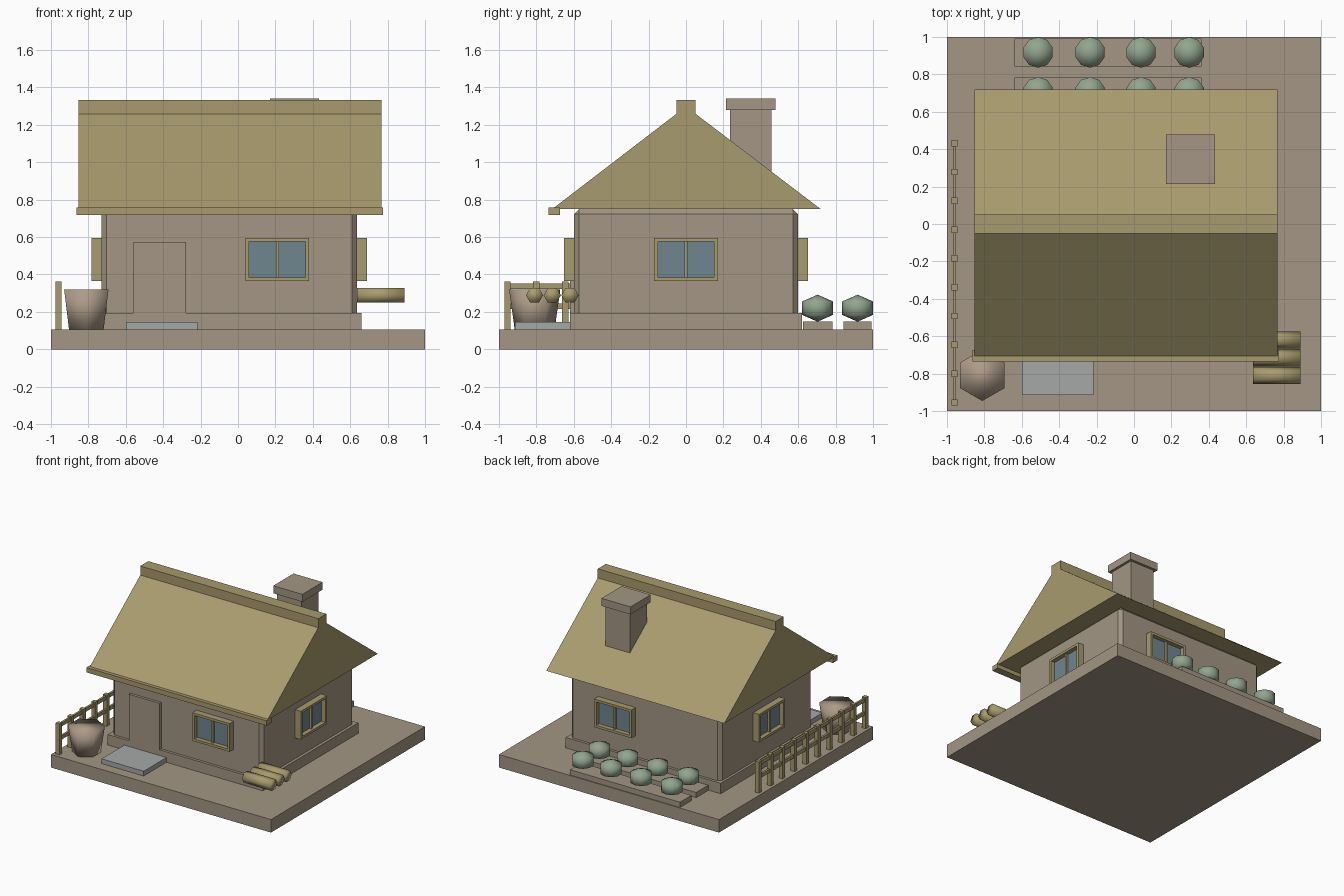
import bpy, bmesh
from math import radians
from mathutils import Matrix, Vector

cube = bpy.data.objects.get("Cube")
if cube:
    bpy.data.objects.remove(cube, do_unlink=True)


def material(name, rgb):
    m = bpy.data.materials.new(name)
    m.use_nodes = True
    m.diffuse_color = (*rgb, 1)
    bsdf = next(n for n in m.node_tree.nodes if n.type == "BSDF_PRINCIPLED")
    bsdf.inputs["Base Color"].default_value = (*rgb, 1)
    bsdf.inputs["Roughness"].default_value = 0.9
    return m


STONE = material("warm_stone", (0.366, 0.305, 0.227))
STRAW = material("straw_wood", (0.392, 0.328, 0.156))
GLASS = material("window_glass", (0.162, 0.238, 0.275))
SLATE = material("pale_slate", (0.38, 0.39, 0.39))
CLAY = material("clay", (0.413, 0.325, 0.245))
LEAF = material("leaf_green", (0.287, 0.376, 0.275))


def finish(name, bm, mat, smooth=False):
    bmesh.ops.recalc_face_normals(bm, faces=bm.faces[:])
    me = bpy.data.meshes.new(name)
    bm.to_mesh(me)
    bm.free()
    for p in me.polygons:
        p.use_smooth = smooth
    me.materials.append(mat)
    ob = bpy.data.objects.new(name, me)
    bpy.context.collection.objects.link(ob)
    return ob


def box(name, x, y, z, mat, place=Matrix(), bevel=0):
    """Box from (min, max) ranges along each axis."""
    bm = bmesh.new()
    size = [r[1] - r[0] for r in (x, y, z)]
    mid = Vector([(r[0] + r[1]) / 2 for r in (x, y, z)])
    bmesh.ops.create_cube(bm, size=1, matrix=Matrix.Translation(mid) @ Matrix.Diagonal((*size, 1)))
    if bevel:
        bmesh.ops.bevel(bm, geom=bm.edges[:], offset=bevel, segments=1, affect="EDGES")
    bm.transform(place)
    return finish(name, bm, mat)


def extrude_x(name, profile, x0, x1, mat):
    """Sweep a y-z profile along x."""
    bm = bmesh.new()
    face = bm.faces.new([bm.verts.new((x0, y, z)) for y, z in profile])
    out = bmesh.ops.extrude_face_region(bm, geom=[face])
    moved = [v for v in out["geom"] if isinstance(v, bmesh.types.BMVert)]
    bmesh.ops.translate(bm, verts=moved, vec=(x1 - x0, 0, 0))
    return finish(name, bm, mat)


def prism(name, sides, r1, r2, depth, mat, place):
    bm = bmesh.new()
    bmesh.ops.create_cone(bm, cap_ends=True, segments=sides, radius1=r1, radius2=r2,
                          depth=depth, matrix=place)
    return finish(name, bm, mat, smooth=True)


GROUND = 0.107

# Ground slab, plinth, walls and door
box("ground_slab", (-1, 1), (-1, 1), (0, GROUND), STONE)
box("plinth", (-0.75, 0.66), (-0.62, 0.62), (GROUND, 0.193), STONE)
box("walls", (-0.73, 0.637), (-0.598, 0.598), (0.15, 0.75), STONE, bevel=0.027)
box("door", (-0.558, -0.278), (-0.62, -0.58), (GROUND, 0.575), STONE)
box("doorstep", (-0.6, -0.217), (-0.915, -0.62), (GROUND, 0.146), SLATE)

# Roof, ridge cap and front eave board
extrude_x("roof", [(-0.715, 0.75), (0.72, 0.75), (0.05, 1.26), (-0.05, 1.26)], -0.852, 0.766, STRAW)
box("roof_ridge", (-0.852, 0.766), (-0.052, 0.052), (1.24, 1.333), STRAW)
box("front_eave_board", (-0.863, 0.775), (-0.735, -0.675), (0.717, 0.757), STRAW)

# Chimney
box("chimney_shaft", (0.19, 0.413), (0.235, 0.457), (0.85, 1.285), STONE)
box("chimney_cap", (0.17, 0.434), (0.215, 0.478), (1.28, 1.342), STONE)


# Windows, made facing -y and turned onto each wall
def window(side, x, y, turn):
    place = Matrix.Translation((x, y, 0.48)) @ Matrix.Rotation(radians(turn), 4, "Z")
    w, h, rim = 0.17, 0.116, 0.02
    depth = (-0.053, 0.01)
    for s, label in ((-1, "left"), (1, "right")):
        jamb = sorted((s * w, s * (w - rim)))
        box(f"{side}_window_{label}_jamb", jamb, depth, (-h, h), STRAW, place)
    for s, label in ((-1, "sill"), (1, "head")):
        rail = sorted((s * h, s * (h - rim)))
        box(f"{side}_window_{label}", (rim - w, w - rim), depth, rail, STRAW, place)
    box(f"{side}_window_glass", (rim - w, w - rim), (-0.017, 0), (rim - h, h - rim), GLASS, place)
    box(f"{side}_window_mullion", (-0.008, 0.008), (-0.035, 0), (rim - h, h - rim), STRAW, place)


window("front", 0.21, -0.598, 0)
window("left", 0.637, 0, 90)
window("back", 0.21, 0.598, 180)
window("right", -0.73, 0, -90)

# Fence
for i in range(10):
    y = 0.432 - i * 0.154
    box(f"fence_post_{i + 1}", (-0.977, -0.943), (y - 0.017, y + 0.017), (GROUND, 0.362), STRAW)
for label, z in (("lower", 0.23), ("upper", 0.338)):
    box(f"fence_{label}_rail", (-0.968, -0.952), (-0.954, 0.432), (z - 0.015, z + 0.015), STRAW)

# Six-sided pot
prism("pot", 6, 0.107, 0.137, 0.214, CLAY, Matrix.Translation((-0.811, -0.809, GROUND + 0.107)))

# Stacked logs along x
for i, y in enumerate((-0.81, -0.715, -0.62)):
    # points of each hexagon lie along y
    place = Matrix.Translation((0.763, y, 0.289)) @ Matrix.Rotation(radians(90), 4, "Y")
    prism(f"log_{i + 1}", 6, 0.046, 0.046, 0.254, STRAW, place)

# Planting beds and bushes
for row, (y0, y1) in enumerate(((0.625, 0.782), (0.843, 0.992))):
    box(f"garden_bed_{row + 1}", (-0.64, 0.36), (y0, y1), (GROUND, 0.15), STONE)
    for i, x in enumerate((-0.513, -0.235, 0.038, 0.295)):
        bm = bmesh.new()
        place = Matrix.Translation((x, (y0 + y1) / 2, 0.22)) @ Matrix.Diagonal((1, 1, 0.76, 1))
        bmesh.ops.create_uvsphere(bm, u_segments=10, v_segments=3, radius=0.095, matrix=place)
        finish(f"bush_{row + 1}_{i + 1}", bm, LEAF, smooth=True)
